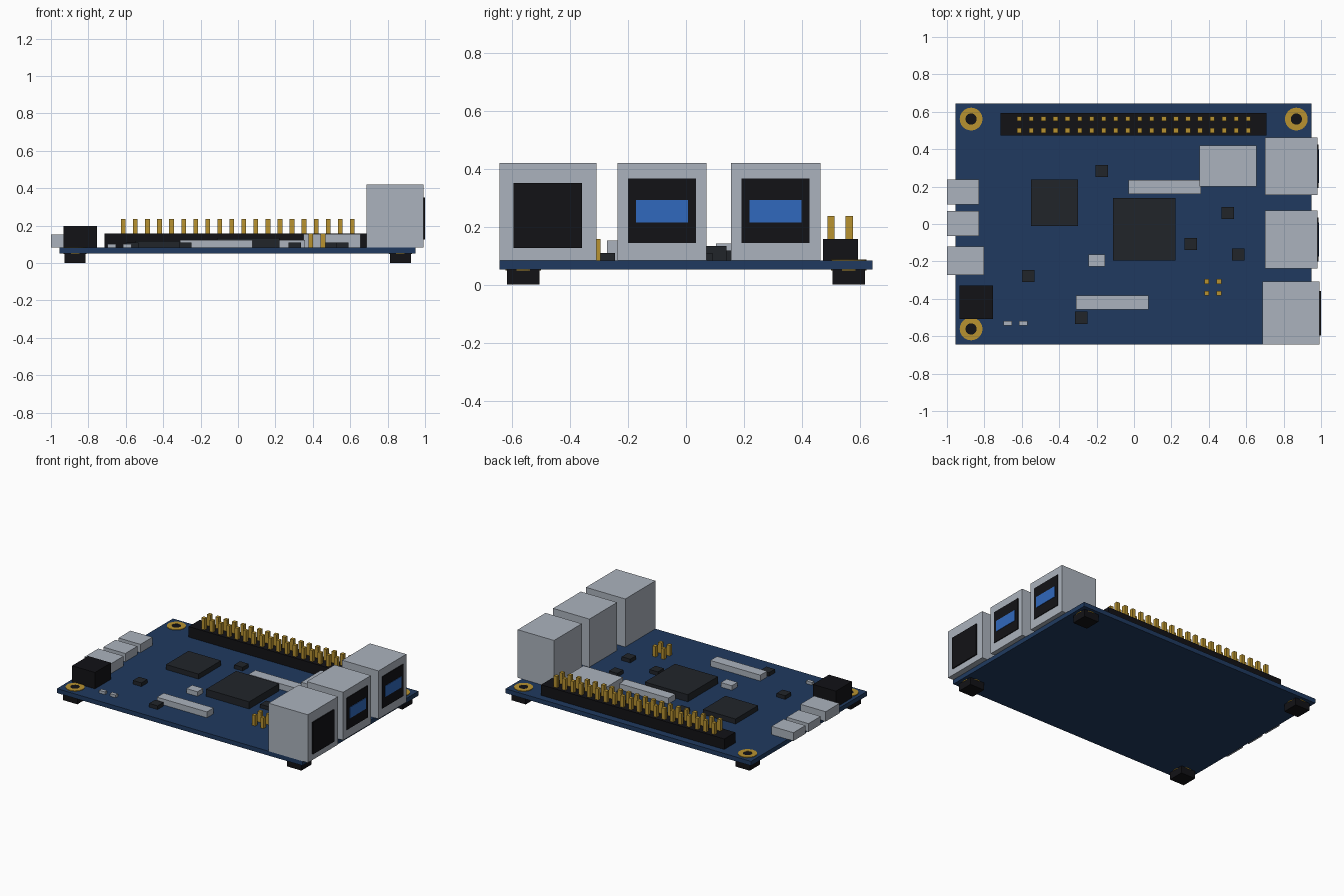
import bpy, bmesh, math
from mathutils import Matrix, Vector

if "Cube" in bpy.data.objects:
    bpy.data.objects.remove(bpy.data.objects["Cube"])


def material(name, rgb):
    m = bpy.data.materials.new(name)
    m.diffuse_color = (*rgb, 1)
    m.use_nodes = True
    m.node_tree.nodes["Principled BSDF"].inputs["Base Color"].default_value = m.diffuse_color
    return m


NAVY = material("navy", (0.014, 0.042, 0.115))
CHIP = material("chip_grey", (0.015, 0.018, 0.023))
BLACK = material("black", (0.006, 0.006, 0.008))
METAL = material("metal", (0.41, 0.45, 0.51))
GOLD = material("gold", (0.48, 0.29, 0.03))
BLUE = material("blue", (0.03, 0.14, 0.51))
TOP = 0.083  # upper surface of the board


def finish(name, bm, mat):
    me = bpy.data.meshes.new(name)
    bm.to_mesh(me)
    bm.free()
    ob = bpy.data.objects.new(name, me)
    me.materials.append(mat)
    bpy.context.collection.objects.link(ob)
    return ob


def boxes(name, mat, bounds):
    """One object from boxes given as (x0, x1, y0, y1, z0, z1)."""
    bm = bmesh.new()
    for x0, x1, y0, y1, z0, z1 in bounds:
        centre = Vector((x0 + x1, y0 + y1, z0 + z1)) / 2
        size = Matrix.Diagonal((x1 - x0, y1 - y0, z1 - z0, 1))
        bmesh.ops.create_cube(bm, size=1, matrix=Matrix.Translation(centre) @ size)
    return finish(name, bm, mat)


def square(x, y, half, z0, z1):
    return (x - half, x + half, y - half, y + half, z0, z1)


def ring(name, x, y, r_out, r_in, z0, z1, n=24):
    bm = bmesh.new()
    loops = []
    for r, z in ((r_out, z0), (r_out, z1), (r_in, z1), (r_in, z0)):
        loops.append([bm.verts.new((x + r * math.cos(2 * math.pi * i / n),
                                    y + r * math.sin(2 * math.pi * i / n), z))
                      for i in range(n)])
    for k in range(4):
        a, b = loops[k], loops[(k + 1) % 4]
        for i in range(n):
            j = (i + 1) % n
            bm.faces.new((a[i], a[j], b[j], b[i]))
    return finish(name, bm, GOLD)


def disc(name, x, y, r, z0, z1, mat, n=24):
    bm = bmesh.new()
    bmesh.ops.create_cone(bm, cap_ends=True, segments=n, radius1=r, radius2=r, depth=z1 - z0,
                          matrix=Matrix.Translation((x, y, (z0 + z1) / 2)))
    return finish(name, bm, mat)


# Board
boxes("board", NAVY, [(-0.955, 0.95, -0.643, 0.643, 0.052, TOP)])

# Corner feet, gold mounting rings and dark holes
for x in (-0.871, 0.868):
    for y in (-0.561, 0.561):
        boxes("foot", BLACK, [square(x, y, 0.056, 0, 0.053)])
        ring("mounting_ring", x, y, 0.061, 0.03, 0.048, 0.087)
        disc("mounting_hole", x, y, 0.03, 0.05, 0.086, BLACK)

# Long pin header, two rows of twenty pins
boxes("pin_header_base", BLACK, [(-0.713, 0.709, 0.472, 0.594, TOP, 0.157)])
boxes("pin_header_pins", GOLD,
      [square(-0.613 + i * 1.224 / 19, y, 0.0125, TOP, 0.236)
       for i in range(20) for y in (0.5, 0.563)])

# Small loose pins
boxes("jumper_pins", GOLD,
      [square(x, y, 0.0125, TOP, 0.157) for x in (0.389, 0.454) for y in (-0.307, -0.371)])

# Two wide data ports with dark openings and blue tongues
for y in (0.309, -0.083):
    boxes("data_port", METAL, [(0.70, 0.982, y - 0.154, y + 0.154, TOP, 0.42)])
    boxes("data_port_opening", BLACK, [(0.95, 0.987, y - 0.117, y + 0.117, 0.143, 0.366)])
    boxes("data_port_tongue", BLUE, [(0.96, 0.99, y - 0.09, y + 0.09, 0.214, 0.291)])

# Network port
boxes("network_port", METAL, [(0.687, 0.992, -0.643, -0.308, TOP, 0.42)])
boxes("network_port_opening", BLACK, [(0.95, 1.0, -0.595, -0.359, 0.126, 0.35)])

# Left edge sockets and power jack
boxes("small_sockets", METAL, [(-1.0, -0.83, 0.104, 0.237, TOP, 0.141),
                               (-1.0, -0.83, -0.064, 0.07, TOP, 0.141)])
boxes("video_socket", METAL, [(-1.0, -0.803, -0.273, -0.12, TOP, 0.152)])
boxes("power_jack", BLACK, [(-0.932, -0.754, -0.508, -0.33, TOP, 0.198)])

# Chips
boxes("main_chip", CHIP, [(-0.112, 0.222, -0.194, 0.14, TOP, 0.133)])
boxes("memory_chip", CHIP, [(-0.552, -0.299, -0.01, 0.239, TOP, 0.118)])
boxes("small_chips", CHIP,
      [square(x, y, 0.033, TOP, 0.109) for x, y in
       ((-0.172, 0.283), (0.501, 0.059), (0.303, -0.107),
        (0.557, -0.163), (-0.565, -0.278), (-0.282, -0.502))])

# Shield can, ribbon connectors and small metal parts
boxes("shield_can", METAL, [(0.35, 0.655, 0.2, 0.42, TOP, 0.155)])
boxes("ribbon_connectors", METAL, [(-0.03, 0.358, 0.16, 0.236, TOP, 0.124),
                                   (-0.31, 0.078, -0.456, -0.381, TOP, 0.124)])
boxes("crystal", METAL, [(-0.242, -0.156, -0.227, -0.163, TOP, 0.115)])
boxes("status_lights", METAL, [(x - 0.022, x + 0.022, -0.543, -0.518, TOP, 0.102)
                               for x in (-0.675, -0.592)])
